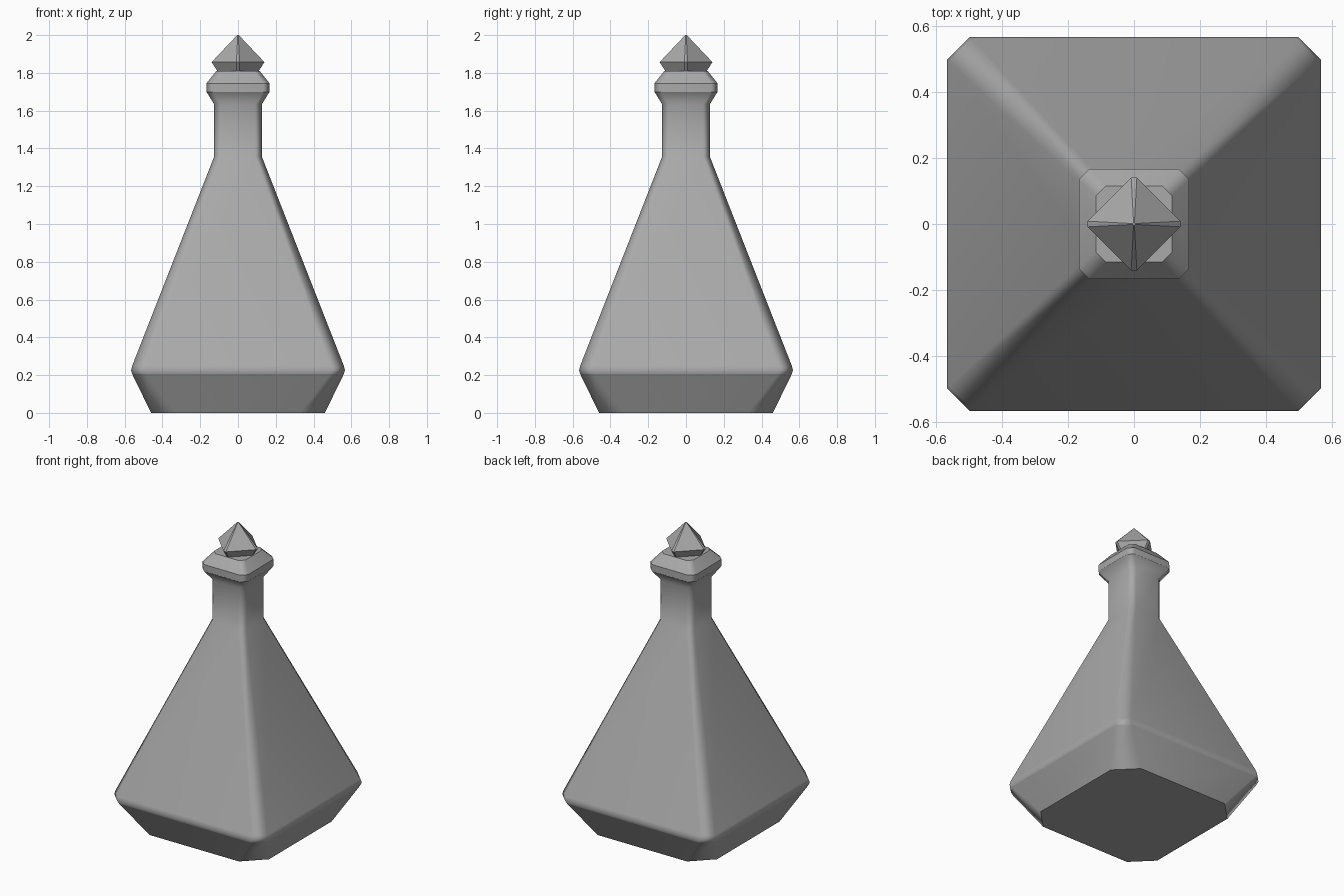
import bpy
import bmesh

cube = bpy.data.objects.get("Cube")
if cube:
    bpy.data.objects.remove(cube, do_unlink=True)

COLOUR = (0.4, 0.4, 0.4, 1)
grey = bpy.data.materials.new("grey_glass")
grey.diffuse_color = COLOUR
grey.use_nodes = True
grey.node_tree.nodes["Principled BSDF"].inputs["Base Color"].default_value = COLOUR


def ring(half, cut, z):
    """Square outline with cut corners, counter-clockwise."""
    pts = []
    x, y = half, half - cut
    for _ in range(4):
        pts += [(x, y, z), (y, x, z)] if x * y > 0 else [(x, y, z), (-y, -x, z)]
        x, y = -y, x
    return pts


def corner_ring(half, cut, z):
    inner = half - cut
    a, b = (half, inner), (inner, half)
    pts = []
    for _ in range(4):
        pts += [(*a, z), (*b, z)]
        a, b = (-a[1], a[0]), (-b[1], b[0])
    return pts


def loft(name, profile, smooth=True):
    """Skin rows of (z, half width, corner cut, sharp) and cap both ends."""
    bm = bmesh.new()
    rows = [[bm.verts.new(p) for p in corner_ring(h, c, z)] for z, h, c, _ in profile]
    for low, high in zip(rows, rows[1:]):
        for i in range(8):
            j = (i + 1) % 8
            bm.faces.new((low[i], low[j], high[j], high[i]))
    bm.faces.new(rows[0][::-1])
    bm.faces.new(rows[-1])
    for face in bm.faces:
        face.smooth = smooth
    for row, (_, _, _, sharp) in zip(rows, profile):
        for i in range(8):
            if sharp:
                bm.edges.get((row[i], row[(i + 1) % 8])).smooth = False
    mesh = bpy.data.meshes.new(name)
    bm.to_mesh(mesh)
    bm.free()
    mesh.materials.append(grey)
    obj = bpy.data.objects.new(name, mesh)
    bpy.context.collection.objects.link(obj)
    if smooth:
        # Keep the broad panels flat and let only the corners blend
        mod = obj.modifiers.new("panel_normals", "WEIGHTED_NORMAL")
        mod.keep_sharp = True
    return obj


# Bottle: tapered foot, pyramid body, straight neck and flared lip
loft("bottle", [
    (0.0, 0.46, 0.13, True),
    (0.205, 0.56, 0.075, True),
    (0.225, 0.566, 0.07, False),
    (0.25, 0.56, 0.07, False),
    (1.355, 0.127, 0.037, False),
    (1.635, 0.127, 0.037, False),
    (1.70, 0.167, 0.033, True),
    (1.745, 0.167, 0.033, True),
    (1.81, 0.115, 0.03, True),
])

# Stopper: faceted gem turned a quarter-corner, with narrow cut edges
stopper = loft("stopper", [
    (1.805, 0.080, 0.010, True),
    (1.857, 0.105, 0.012, True),
    (2.0, 0.004, 0.002, True),
], smooth=False)
stopper.rotation_euler.z = 0.7854
